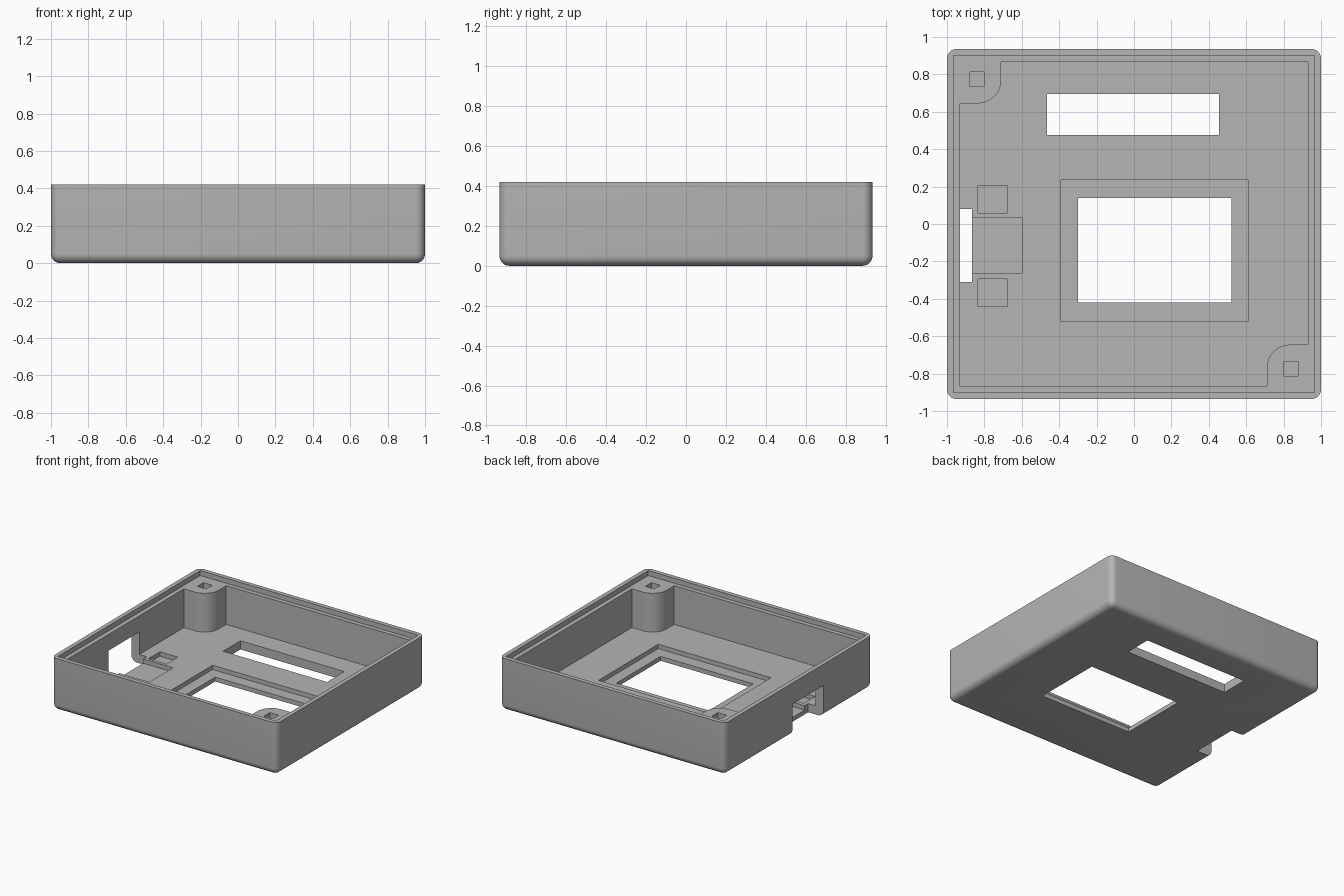
import bpy, bmesh, math

cube = bpy.data.objects.get("Cube")
if cube:
    bpy.data.objects.remove(cube, do_unlink=True)

W, D, H = 1.0, 0.935, 0.42      # half width, half depth, height
FLOOR, LEDGE, POCKET = 0.07, 0.38, 0.035

grey = bpy.data.materials.new("plain grey")
grey.use_nodes = True
colour = (0.46, 0.46, 0.46, 1)
grey.diffuse_color = colour
grey.node_tree.nodes["Principled BSDF"].inputs["Base Color"].default_value = colour


def prism(name, points, z0, z1, rounding=0):
    """Extrude an outline; optionally round all edges but the top ones."""
    bm = bmesh.new()
    base = bm.faces.new([bm.verts.new((x, y, z0)) for x, y in points])
    top = bmesh.ops.extrude_face_region(bm, geom=[base])["geom"]
    bmesh.ops.translate(bm, vec=(0, 0, z1 - z0),
                        verts=[g for g in top if isinstance(g, bmesh.types.BMVert)])
    bmesh.ops.recalc_face_normals(bm, faces=bm.faces)
    if rounding:
        edges = [e for e in bm.edges if min(v.co.z for v in e.verts) < z1 - 0.001]
        bmesh.ops.bevel(bm, geom=edges, offset=rounding, segments=8,
                        profile=0.5, affect='EDGES')
    mesh = bpy.data.meshes.new(name)
    bm.to_mesh(mesh)
    bm.free()
    mesh.materials.append(grey)
    obj = bpy.data.objects.new(name, mesh)
    bpy.context.collection.objects.link(obj)
    return obj


def rect(x0, x1, y0, y1):
    return [(x0, y0), (x1, y0), (x1, y1), (x0, y1)]


# Tray body with rounded corners and a rounded bottom edge
case = prism("case_body", rect(-W, W, -D, D), 0, H, 0.05)


def cut(name, points, z0, z1):
    cutter = prism(name, points, z0, z1)
    cutter.hide_render = True
    mod = case.modifiers.new(name, 'BOOLEAN')
    mod.operation, mod.solver, mod.object = 'DIFFERENCE', 'EXACT', cutter
    bpy.context.view_layer.objects.active = case
    bpy.ops.object.modifier_apply(modifier=name)
    bpy.data.objects.remove(cutter, do_unlink=True)


# Cavity outline, leaving a round-nosed screw post in two opposite corners
ix, iy, post, nose = W - 0.07, D - 0.07, 0.22, 0.125
half = [(-ix, -iy), (ix - post, -iy)]
cx, cy = ix - post + nose, -iy + post - nose
for i in range(13):
    a = math.pi - i * math.pi / 24
    half.append((cx + nose * math.cos(a), cy + nose * math.sin(a)))
half.append((ix, -iy + post))
cut("cavity", half + [(-x, -y) for x, y in half], FLOOR, H + 0.1)

# Lid ledge around the rim
lx, ly = W - 0.035, D - 0.035
cut("lid_ledge", rect(-lx, lx, -ly, ly), LEDGE, H + 0.1)

# Square screw holes in the posts
for s in (-1, 1):
    hx, hy, r = s * 0.837, -s * 0.775, 0.039
    cut("screw_hole", rect(hx - r, hx + r, hy - r, hy + r), 0.12, H + 0.1)

# Floor openings: long slot, and display window with its recessed frame
cut("long_slot", rect(-0.465, 0.455, 0.475, 0.695), -0.1, 0.2)
cut("window_recess", rect(-0.39, 0.61, -0.52, 0.235), POCKET, 0.2)
cut("window", rect(-0.30, 0.52, -0.42, 0.14), -0.1, 0.2)

# Connector bay and the two pockets beside it
cut("connector_bay", rect(-0.90, -0.60, -0.265, 0.035), POCKET, 0.2)
for y0 in (-0.44, 0.06):
    cut("side_pocket", rect(-0.835, -0.675, y0, y0 + 0.145), POCKET, 0.2)

# Cable notch through the side wall and floor edge
cut("cable_notch", rect(-1.1, -0.865, -0.31, 0.08), -0.1, 0.25)

# Smooth the rounded parts, keep the cut edges crisp
bpy.ops.object.select_all(action='DESELECT')
case.select_set(True)
bpy.context.view_layer.objects.active = case
bpy.ops.object.shade_smooth_by_angle(angle=math.radians(30))
